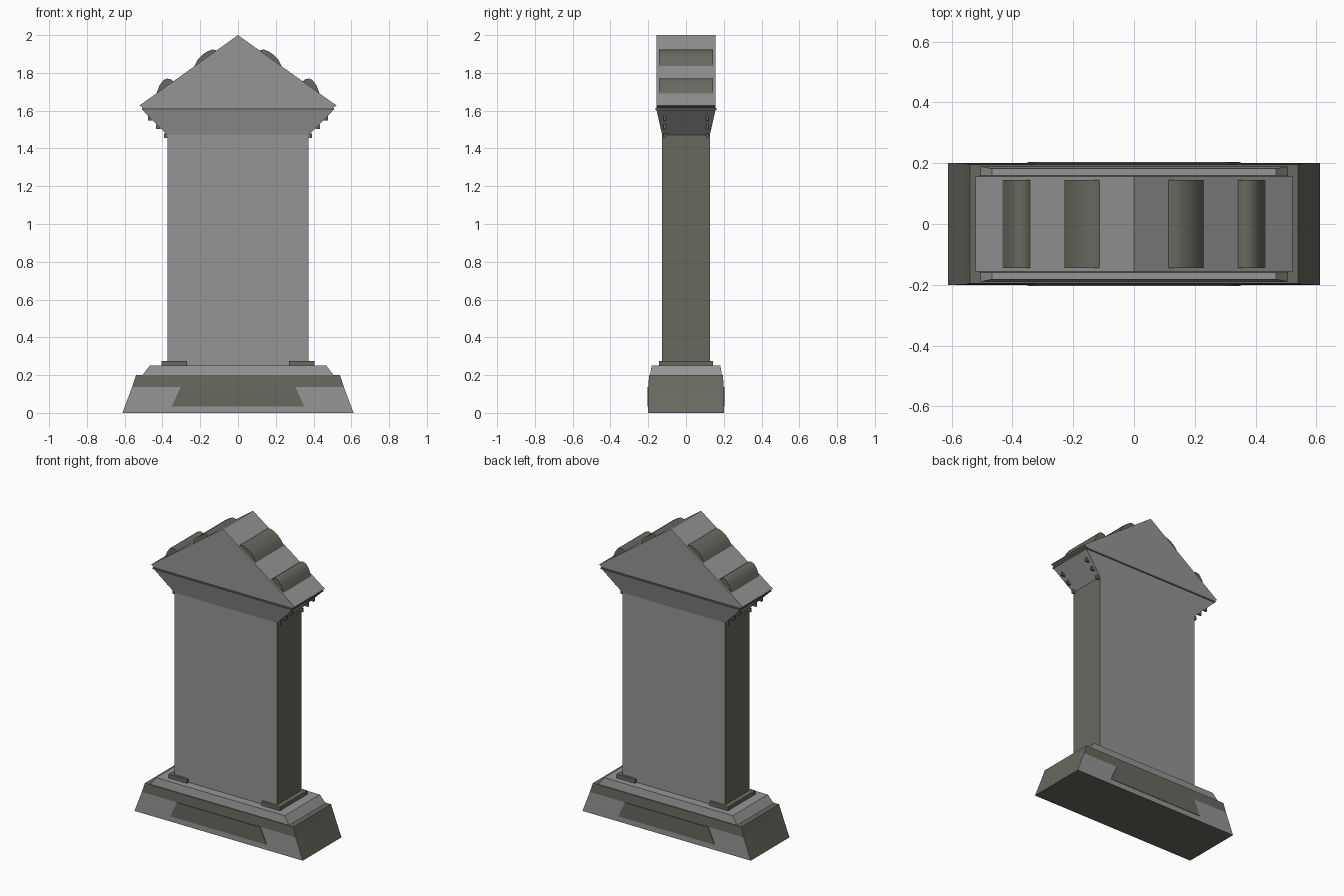
import bpy, bmesh, math

if "Cube" in bpy.data.objects:
    bpy.data.objects.remove(bpy.data.objects["Cube"])

def material(name, rgb):
    m = bpy.data.materials.new(name)
    m.diffuse_color = (*rgb, 1)
    m.use_nodes = True
    m.node_tree.nodes["Principled BSDF"].inputs["Base Color"].default_value = m.diffuse_color
    return m

STONE = material("grey stone", (0.30, 0.30, 0.30))
DARK = material("dark olive stone", (0.14, 0.14, 0.115))

def make(name, bm, rule):
    """Finish an object; rule(normal, centre) returns 0 for grey, 1 for dark."""
    bmesh.ops.recalc_face_normals(bm, faces=bm.faces)
    bm.normal_update()
    for f in bm.faces:
        f.material_index = rule(f.normal, f.calc_center_median())
    me = bpy.data.meshes.new(name)
    bm.to_mesh(me)
    bm.free()
    me.materials.append(STONE)
    me.materials.append(DARK)
    ob = bpy.data.objects.new(name, me)
    bpy.context.collection.objects.link(ob)
    return ob

def tiers(name, levels, rule):
    """Stack of rectangles (half x, half y, z) joined into a solid."""
    bm = bmesh.new()
    rings = [[bm.verts.new((sx * x, sy * y, z))
              for sx, sy in ((-1, -1), (1, -1), (1, 1), (-1, 1))] for x, y, z in levels]
    for a, b in zip(rings, rings[1:]):
        for i in range(4):
            j = (i + 1) % 4
            bm.faces.new((a[i], a[j], b[j], b[i]))
    bm.faces.new(rings[0])
    bm.faces.new(rings[-1])
    return make(name, bm, rule)

def prism(name, pts, y0, y1, rule):
    """Front outline (x, z) extruded from y0 to y1."""
    bm = bmesh.new()
    a = [bm.verts.new((x, y0, z)) for x, z in pts]
    b = [bm.verts.new((x, y1, z)) for x, z in pts]
    bm.faces.new(a)
    bm.faces.new(b)
    for i in range(len(pts)):
        j = (i + 1) % len(pts)
        bm.faces.new((a[i], a[j], b[j], b[i]))
    return make(name, bm, rule)

def box(name, x0, x1, y0, y1, z0, z1):
    return prism(name, [(x0, z0), (x1, z0), (x1, z1), (x0, z1)], y0, y1, dark)

def grey(n, c):
    return 0

def dark(n, c):
    return 1

def front_back_grey(n, c):
    return 0 if abs(n.y) > 0.7 else 1

# Plinth: grey front and back with a dark upper band and dark ends
tiers("plinth", [(0.612, 0.201, 0), (0.56, 0.199, 0.138), (0.54, 0.196, 0.2)],
      lambda n, c: 0 if abs(n.y) > 0.7 and c.z < 0.13 else 1)
tiers("plinth_step", [(0.505, 0.19, 0.2), (0.468, 0.182, 0.25)], grey)

# Shaft and its flared capital
tiers("shaft", [(0.373, 0.126, 0.25), (0.373, 0.126, 1.47)], front_back_grey)
tiers("capital", [(0.373, 0.126, 1.47), (0.505, 0.156, 1.603)], grey)
tiers("cornice_plate", [(0.507, 0.162, 1.603), (0.507, 0.162, 1.613)], dark)

# Gabled roof block
prism("gable_roof", [(-0.5, 1.613), (0.5, 1.613), (0.522, 1.627), (0, 2), (-0.522, 1.627)],
      -0.157, 0.157, lambda n, c: 1 if n.z < -0.1 else 0)

# Trapezoid panels on the front and back of the plinth
for side, s in (("front", -1), ("back", 1)):
    bm = bmesh.new()
    ring = [(-0.35, 0.035), (0.35, 0.035), (0.303, 0.138), (-0.303, 0.138)]
    outer = [bm.verts.new((x, s * 0.2035, z)) for x, z in ring]
    inner = [bm.verts.new((x, s * 0.196, z)) for x, z in ring]
    bm.faces.new(outer)
    bm.faces.new(inner)
    for i in range(4):
        j = (i + 1) % 4
        bm.faces.new((outer[i], outer[j], inner[j], inner[i]))
    make(side + "_panel", bm, dark)

UPPER = [(0.235, 1.825), (0.215, 1.868), (0.19, 1.895), (0.16, 1.915), (0.135, 1.924), (0.11, 1.918)]
LOWER = [(0.435, 1.684), (0.415, 1.735), (0.395, 1.762), (0.375, 1.77), (0.355, 1.766), (0.34, 1.754)]
for side, s in (("left", -1), ("right", 1)):
    # Corner foot blocks
    box(side + "_foot", s * 0.27, s * 0.405, -0.143, 0.143, 0.25, 0.275)
    # Rounded ridges across the roof slopes
    for level, pts in (("upper", UPPER), ("lower", LOWER)):
        ob = prism(f"{side}_{level}_ridge", [(s * x, z) for x, z in pts], -0.144, 0.144, dark)
        bpy.context.view_layer.objects.active = ob
        ob.select_set(True)
        bpy.ops.object.shade_smooth_by_angle(angle=math.radians(35))
        ob.select_set(False)
    # Small studs under the capital ends
    for x, z in ((0.466, 1.56), (0.424, 1.515), (0.383, 1.468)):
        for y in (-0.113, 0.113):
            box(side + "_stud", s * (x - 0.015), s * (x + 0.01), y - 0.006, y + 0.006,
                z - 0.012, z + 0.012)
